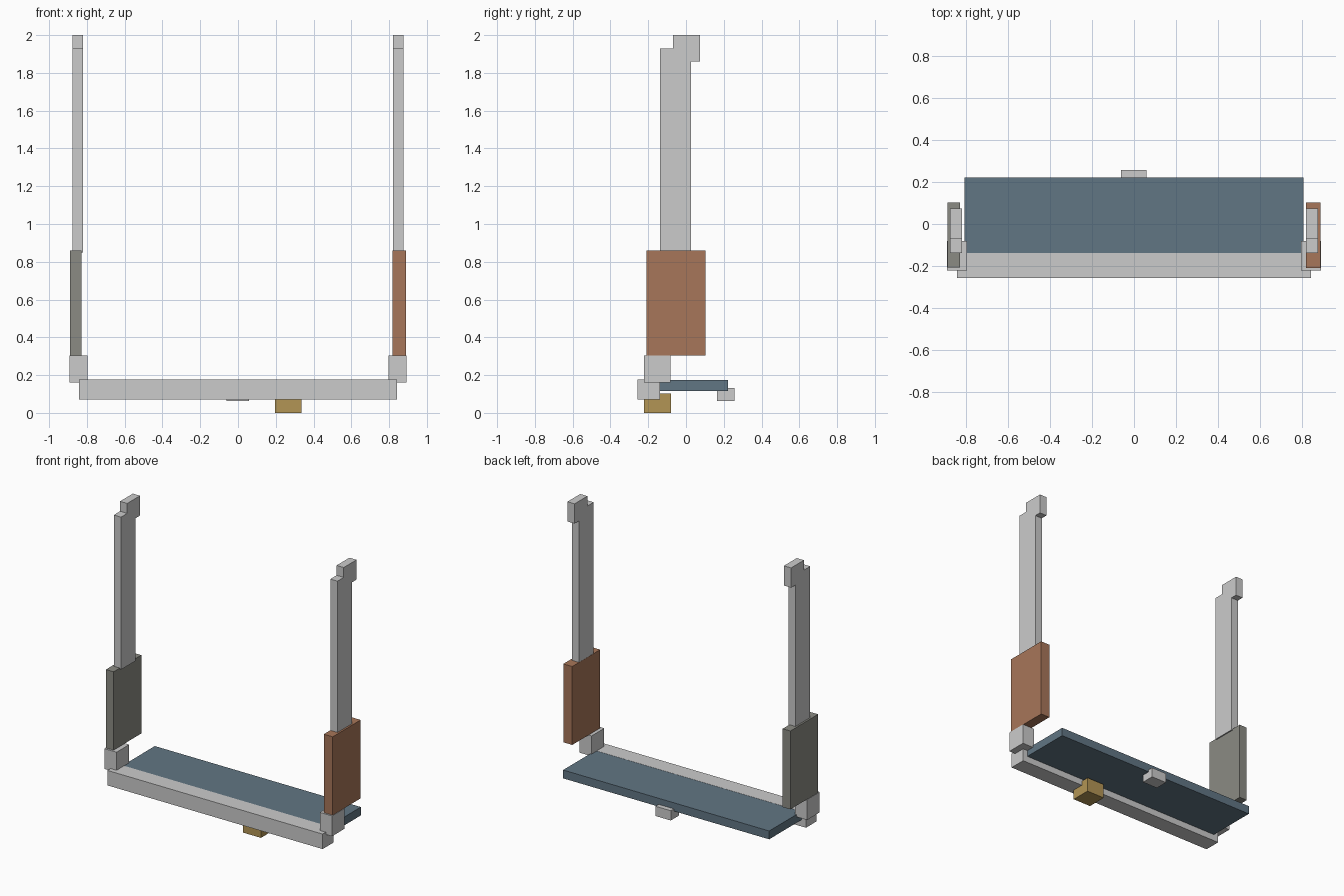
import bpy

if "Cube" in bpy.data.objects:
    bpy.data.objects.remove(bpy.data.objects["Cube"])


def material(name, rgb):
    m = bpy.data.materials.new(name)
    m.diffuse_color = (*rgb, 1)
    m.use_nodes = True
    m.node_tree.nodes["Principled BSDF"].inputs["Base Color"].default_value = m.diffuse_color
    return m


def box(name, x, y, z, mat=None):
    """Box from (min, max) ranges along each axis."""
    bpy.ops.mesh.primitive_cube_add(size=1, location=[(a + b) / 2 for a, b in (x, y, z)])
    ob = bpy.context.object
    ob.name = ob.data.name = name
    ob.scale = [b - a for a, b in (x, y, z)]
    bpy.ops.object.transform_apply(location=False, rotation=False, scale=True)
    if mat:
        ob.data.materials.append(mat)
    return ob


rust = material("rust", (0.39, 0.18, 0.10))
blue = material("slate_blue", (0.12, 0.18, 0.23))
brass = material("brass", (0.45, 0.30, 0.09))
light = material("light_grey", (0.26, 0.26, 0.23))

# Base: front beam, flat deck, and small blocks underneath
box("front_beam", (-0.843, 0.843), (-0.257, -0.138), (0.07, 0.176))
box("deck_panel", (-0.807, 0.807), (-0.139, 0.222), (0.116, 0.175), blue)
box("front_foot", (0.195, 0.335), (-0.222, -0.08), (0.0, 0.102), brass)
box("rear_catch", (-0.061, 0.059), (0.163, 0.257), (0.063, 0.132))

# Side uprights: corner bracket, post and top hook on each side
for side, s in (("left", -1), ("right", 1)):
    def span(a, b):
        return tuple(sorted((s * a, s * b)))
    box(side + "_corner_bracket", span(0.796, 0.892), (-0.222, -0.081), (0.16, 0.304))
    box(side + "_post", span(0.82, 0.876), (-0.138, 0.027), (0.85, 1.93))
    box(side + "_top_hook", span(0.82, 0.876), (-0.068, 0.075), (1.86, 2.0))

# Lower side plates, the right one thicker
box("left_side_plate", (-0.889, -0.829), (-0.208, 0.102), (0.304, 0.859), light)
box("right_side_plate", (0.819, 0.889), (-0.21, 0.103), (0.304, 0.859), rust)
